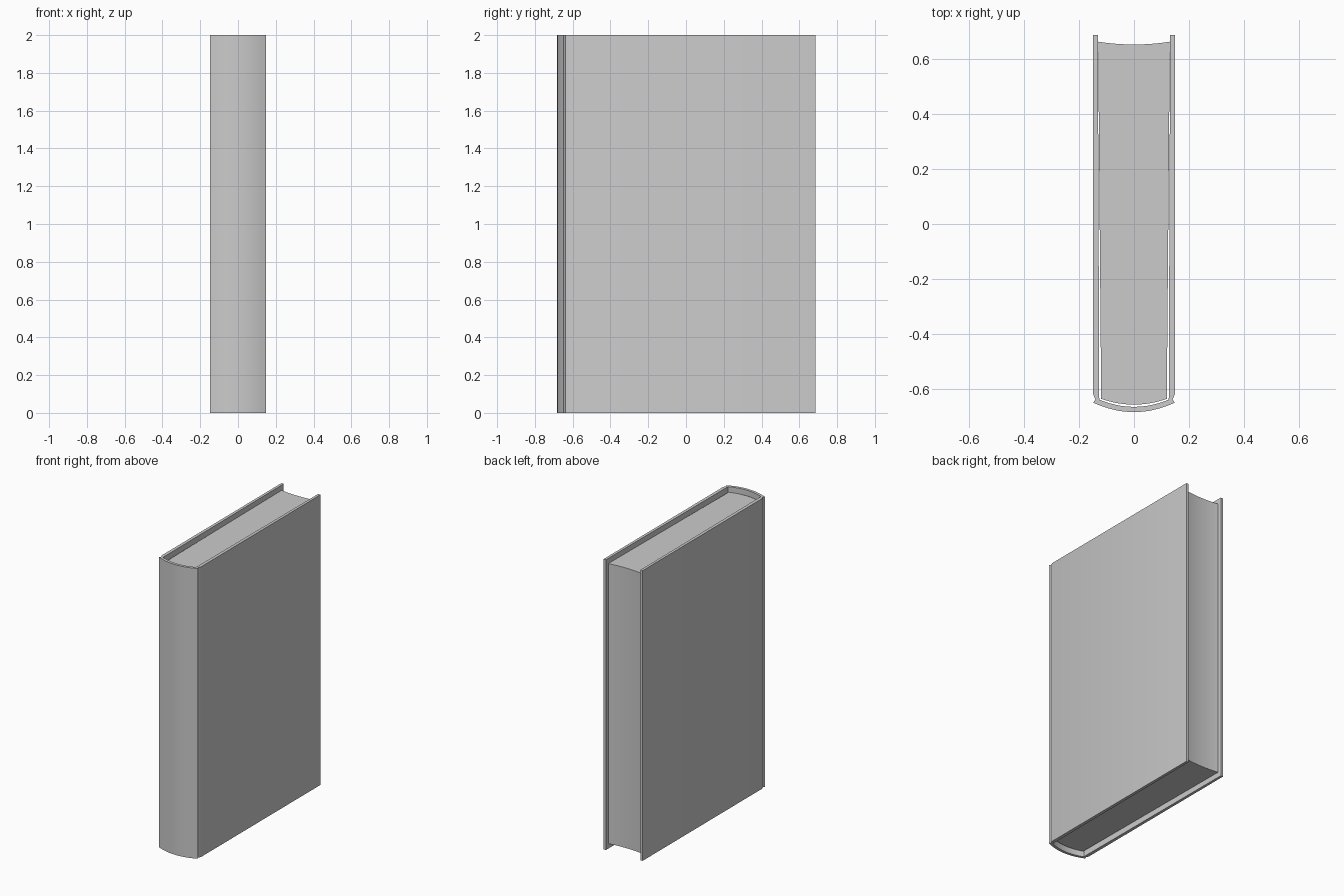
import bpy
import bmesh
import math

cube = bpy.data.objects.get("Cube")
if cube:
    bpy.data.objects.remove(cube, do_unlink=True)

grey = bpy.data.materials.new("plain grey")
grey.use_nodes = True
COLOUR = (0.6, 0.6, 0.6, 1)
grey.diffuse_color = COLOUR
grey.node_tree.nodes["Principled BSDF"].inputs["Base Color"].default_value = COLOUR


def arc(half_width, side_y, mid_y, steps=16):
    """Shallow arc from -x to +x through the middle depth."""
    points = []
    for i in range(steps + 1):
        t = 2 * i / steps - 1
        points.append((half_width * t, mid_y + (side_y - mid_y) * t * t))
    return points


def mirrored(points):
    return [(-x, y) for x, y in reversed(points)]


def extrude_outline(name, outline, bottom, top):
    """Stand a closed plan outline up as a solid."""
    bm = bmesh.new()
    face = bm.faces.new([bm.verts.new((x, y, bottom)) for x, y in outline])
    new = bmesh.ops.extrude_face_region(bm, geom=[face])["geom"]
    verts = [v for v in new if isinstance(v, bmesh.types.BMVert)]
    bmesh.ops.translate(bm, verts=verts, vec=(0, 0, top - bottom))
    bmesh.ops.recalc_face_normals(bm, faces=bm.faces)
    mesh = bpy.data.meshes.new(name)
    bm.to_mesh(mesh)
    bm.free()
    mesh.materials.append(grey)
    obj = bpy.data.objects.new(name, mesh)
    bpy.context.collection.objects.link(obj)
    bpy.ops.object.select_all(action="DESELECT")
    obj.select_set(True)
    bpy.context.view_layer.objects.active = obj
    bpy.ops.object.shade_smooth_by_angle(angle=math.radians(25))
    return obj


# Case: two boards, hinge grooves and a rounded spine in one outline
board = [(0.14, -0.637), (0.149, -0.615), (0.149, 0.685), (0.131, 0.685)]
spine_outside = arc(0.148, -0.648, -0.682)
spine_inside = arc(0.126, -0.637, -0.663)
outline = spine_outside + board + spine_inside[::-1] + mirrored(board)
extrude_outline("cover", outline, 0, 2)

# Page block: rounded back, hollow fore edge, short of the cover at both ends
pages = arc(0.119, -0.634, -0.655) + arc(0.13, 0.661, 0.651)[::-1]
extrude_outline("pages", pages, 0.035, 1.965)
